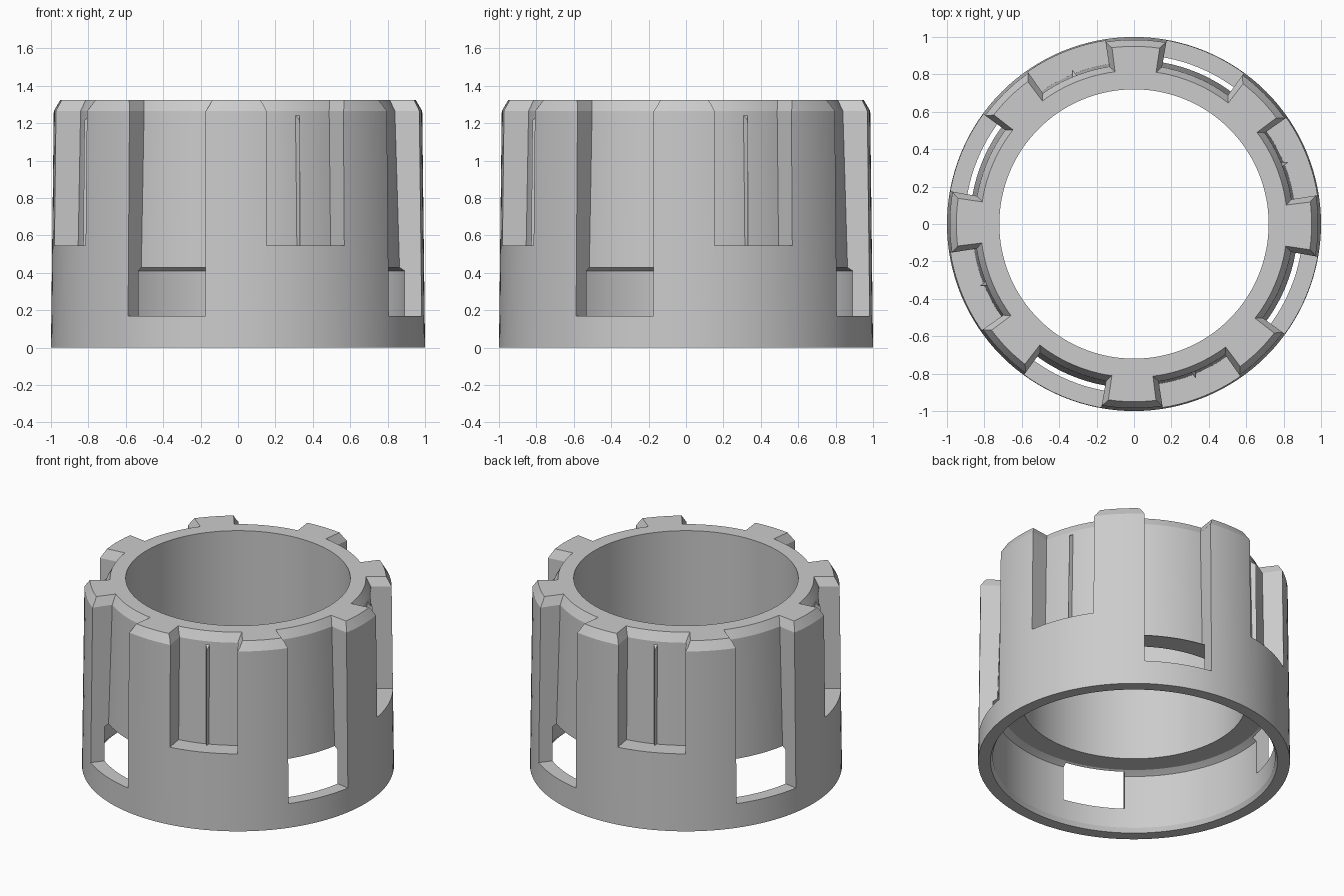
import bpy, bmesh
from math import sin, cos, pi, radians

if "Cube" in bpy.data.objects:
    bpy.data.objects.remove(bpy.data.objects["Cube"])

grey = bpy.data.materials.new("plain grey")
grey.use_nodes = True
COLOUR = (0.6, 0.6, 0.6, 1)
grey.diffuse_color = COLOUR
grey.node_tree.nodes["Principled BSDF"].inputs["Base Color"].default_value = COLOUR

HEIGHT = 1.325
SHALLOW, WINDOW = -68.1, -113.1   # first notch centres, in degrees


def polar(r, a, z):
    return (r * cos(a), r * sin(a), z)


def finish(name, bm):
    bmesh.ops.recalc_face_normals(bm, faces=bm.faces)
    mesh = bpy.data.meshes.new(name)
    bm.to_mesh(mesh)
    bm.free()
    mesh.materials.append(grey)
    ob = bpy.data.objects.new(name, mesh)
    bpy.context.collection.objects.link(ob)
    return ob


def loft(bm, rings, closed=False):
    """Skin a list of equal point rings, capping the ends unless closed."""
    loops = [[bm.verts.new(p) for p in ring] for ring in rings]
    n = len(loops[0])
    pairs = list(zip(loops, loops[1:]))
    if closed:
        pairs.append((loops[-1], loops[0]))
    else:
        bm.faces.new(loops[0])
        bm.faces.new(loops[-1])
    for a, b in pairs:
        for i in range(n):
            j = (i + 1) % n
            bm.faces.new((a[i], a[j], b[j], b[i]))


# Collar body: turned wall with a wide lower bore and a chamfered top rim
profile = [(1, 0), (0.985, 1.265), (0.95, HEIGHT), (0.72, HEIGHT), (0.72, 0.435),
           (0.865, 0.435), (0.89, 0.42), (0.905, 0.41), (0.905, 0.03), (0.92, 0)]
SEGMENTS = 128
bm = bmesh.new()
loft(bm, [[polar(r, 2 * pi * i / SEGMENTS, z) for i in range(SEGMENTS)]
          for r, z in profile], closed=True)
collar = finish("collar", bm)


# Notch cutters: ring sectors that flare at the top to bevel the ribs
def sector(centre, half, r, z, steps=12):
    angles = [radians(centre + half * (2 * i / steps - 1)) for i in range(steps + 1)]
    return ([polar(r, a, z) for a in angles] +
            [polar(1.2, a, z) for a in reversed(angles)])


bm = bmesh.new()
for quarter in range(4):
    for start, floor, low_r in ((SHALLOW, 0.545, 0.865), (WINDOW, 0.17, 0.885)):
        c = start + 90 * quarter
        loft(bm, [sector(c, 13, low_r, floor), sector(c, 13, 0.852, 1.265),
                  sector(c, 14.8, 0.82, HEIGHT), sector(c, 15.2, 0.813, HEIGHT + 0.012)])
cutter = finish("notch_cutter", bm)
cutter.hide_render = True

cut = collar.modifiers.new("notches", "BOOLEAN")
cut.operation = "DIFFERENCE"
cut.solver = "EXACT"
cut.object = cutter
bpy.context.view_layer.objects.active = collar
collar.select_set(True)
bpy.ops.object.modifier_apply(modifier=cut.name)
bpy.data.objects.remove(cutter)
bpy.ops.object.select_all(action="DESELECT")
collar.select_set(True)
bpy.ops.object.shade_smooth_by_angle(angle=radians(20))

# Thin pointed key running up the middle of each shallow notch
bm = bmesh.new()
for quarter in range(4):
    a = radians(SHALLOW + 90 * quarter)
    spread = 0.024
    loft(bm, [[polar(0.83, a - spread, z), polar(tip, a, z - drop), polar(0.83, a + spread, z)]
              for z, tip, drop in ((0.54, 0.892, 0), (1.26, 0.885, 0.045))])
finish("notch_keys", bm)
